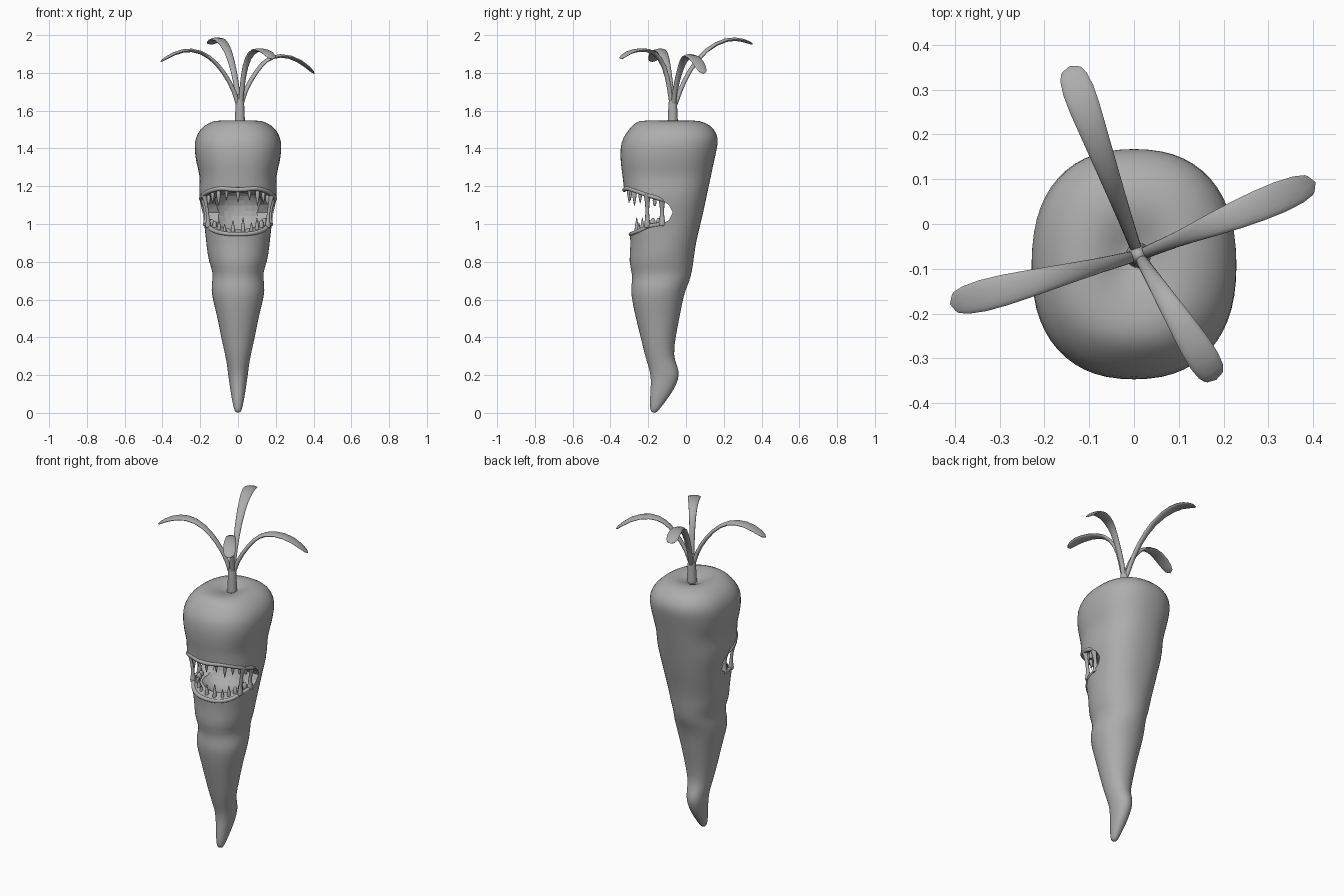
import bpy, bmesh, math
from mathutils import Vector

if "Cube" in bpy.data.objects:
    bpy.data.objects.remove(bpy.data.objects["Cube"])

skin = bpy.data.materials.new("plain grey")
skin.diffuse_color = (0.42, 0.42, 0.42, 1)
skin.use_nodes = True
skin.node_tree.nodes["Principled BSDF"].inputs["Base Color"].default_value = skin.diffuse_color

# Root rings: height, half width, front y, back y
RINGS = [(0, .012, -.18, -.157), (.02, .022, -.192, -.14), (.09, .036, -.19, -.085),
         (.15, .045, -.186, -.05), (.2, .052, -.187, -.034), (.25, .058, -.2, -.045),
         (.3, .066, -.217, -.068), (.4, .09, -.24, -.055), (.5, .108, -.266, -.035),
         (.59, .132, -.285, -.018), (.65, .143, -.294, -.002), (.7, .137, -.285, .02),
         (.745, .133, -.287, .032), (.8, .156, -.304, .04), (.88, .167, -.294, .05),
         (.95, .174, -.298, .065), (1.04, .185, -.305, .088), (1.13, .207, -.322, .107),
         (1.2, .205, -.332, .122), (1.26, .203, -.337, .135), (1.32, .222, -.348, .147),
         (1.4, .233, -.35, .166), (1.455, .228, -.338, .174), (1.505, .2, -.3, .15),
         (1.538, .155, -.27, .105), (1.552, .1, -.225, .045), (1.535, .055, -.14, -.01),
         (1.515, .02, -.09, -.05)]


def section(ring, a):
    """Squarish oval point; angle 0 faces the front."""
    z, hx, yf, yb = ring
    e = 2 / (2.35 if z > .9 else 2.1)
    s, c = math.sin(a), math.cos(a)
    return Vector((hx * math.copysign(abs(s) ** e, s),
                   (yf + yb) / 2 - (yb - yf) / 2 * math.copysign(abs(c) ** e, c), z))


def surface(z, a):
    for r, q in zip(RINGS, RINGS[1:]):
        if r[0] <= z <= q[0]:
            t = (z - r[0]) / (q[0] - r[0])
            return section([u + (v - u) * t for u, v in zip(r, q)], a)


def loft(name, rings, subdiv=1, angle=50):
    """Skin a list of closed rings and cap both ends."""
    bm = bmesh.new()
    vs = [[bm.verts.new(p) for p in r] for r in rings]
    n = len(vs[0])
    for a, b in zip(vs, vs[1:]):
        for i in range(n):
            bm.faces.new((a[i], a[(i + 1) % n], b[(i + 1) % n], b[i]))
    bm.faces.new(vs[0][::-1])
    bm.faces.new(vs[-1])
    bmesh.ops.recalc_face_normals(bm, faces=bm.faces)
    me = bpy.data.meshes.new(name)
    bm.to_mesh(me)
    bm.free()
    ob = bpy.data.objects.new(name, me)
    bpy.context.collection.objects.link(ob)
    me.materials.append(skin)
    if subdiv:
        ob.modifiers.new("soften", 'SUBSURF').levels = subdiv
        ob.modifiers["soften"].render_levels = subdiv
        apply(ob, "soften")
    smooth(ob, angle)
    return ob


def activate(ob):
    bpy.ops.object.select_all(action='DESELECT')
    ob.select_set(True)
    bpy.context.view_layer.objects.active = ob


def apply(ob, mod):
    activate(ob)
    bpy.ops.object.modifier_apply(modifier=mod)


def smooth(ob, angle=50):
    activate(ob)
    bpy.ops.object.shade_smooth_by_angle(angle=math.radians(angle))


def sweep(name, pts, wide, thick, side=None, n=8):
    """Oval tube along a path, with a fixed sideways direction or a free one."""
    pts = [Vector(p) for p in pts]
    rings = []
    for i, p in enumerate(pts):
        t = (pts[min(i + 1, len(pts) - 1)] - pts[max(i - 1, 0)]).normalized()
        s = side or t.cross(Vector((0, 0, 1))).normalized()
        m = s.cross(t).normalized()
        rings.append([p + s * wide[i] * math.cos(2 * math.pi * k / n)
                      + m * thick[i] * math.sin(2 * math.pi * k / n) for k in range(n)])
    return loft(name, rings)


def cut(ob, cutter):
    m = ob.modifiers.new("cut", 'BOOLEAN')
    m.operation, m.solver, m.object = 'DIFFERENCE', 'EXACT', cutter
    apply(ob, "cut")
    bpy.data.objects.remove(cutter)


# Root body
N = 28
root = loft("root_body", [[section(r, 2 * math.pi * k / N) for k in range(N)] for r in RINGS])

# Mouth opening, cut right across from the side
UPPER = [(-.5, 1.2), (-.33, 1.195), (-.27, 1.175), (-.2, 1.15), (-.13, 1.13), (-.09, 1.1)]
LOWER = [(-.07, 1.06), (-.09, 1.02), (-.13, 1.0), (-.2, .99), (-.25, .965), (-.3, .945), (-.5, .94)]
cut(root, loft("mouth_cutter", [[(x, y, z) for y, z in UPPER + LOWER] for x in (-.4, .4)], 0))

# Hollow palate and floor
bpy.ops.mesh.primitive_uv_sphere_add(segments=24, ring_count=14, location=(0, -.16, 1.07))
hollow = bpy.context.object
hollow.scale = (.145, .125, .125)
cut(root, hollow)
smooth(root, 45)


def lip_height(y, line):
    line = sorted(line)
    for (y0, z0), (y1, z1) in zip(line, line[1:]):
        if y0 <= y <= y1:
            return z0 + (z1 - z0) * (y - y0) / (y1 - y0)
    return line[-1][1]


def lip_point(a, line):
    z = 1.07
    for _ in range(8):
        z = lip_height(surface(z, a).y, line)
    return surface(z, a)


# Rolled lips along both edges
for name, line, r in (("upper_lip", UPPER, .013), ("lower_lip", LOWER, .012)):
    path = []
    for i in range(25):
        a = math.radians(-88 + 176 * i / 24)
        p = lip_point(a, line)
        if line is UPPER:
            p.z -= .014 * max(0, math.cos(3 * a)) ** 2 * (abs(a) < .5)
        path.append(p * 1 + Vector((-p.x * .04, .005, 0)))
    w = [r * (.55 if i in (0, 24) else 1) for i in range(25)]
    sweep(name, path, w, w)

# Stretched flesh strands at the mouth corners
for sx in (-1, 1):
    for label, y, top, low, r in (("front", -.205, 1.165, .975, .011), ("rear", -.127, 1.145, .985, .012)):
        path, w = [], []
        for i in range(7):
            t = i / 6
            z = low + (top - low) * t
            x = (.158 + .026 * t) if label == "front" else (.17 + .02 * t)
            path.append((sx * (x - .008 * math.sin(math.pi * t)), y, z))
            w.append(r * (1 + 1.3 * abs(2 * t - 1) ** 2.5))
        sweep(f"{label}_strand", path, [v * .8 for v in w], w, Vector((1, 0, 0)))


def tooth(name, base, length, r, blunt):
    """Tapered tooth; negative length points down."""
    prof = [(0, .8), (.25, 1), (.6, .9 if blunt else .62), (.9, .6 if blunt else .25), (1, .2 if blunt else .06)]
    loft(name, [[base + Vector((r * k * math.cos(i * math.pi / 4), r * k * math.sin(i * math.pi / 4), length * t))
                 for i in range(8)] for t, k in prof])


# Upper fangs: angle in degrees, length, radius
for a, h, r in ((0, .08, .014), (17, .065, .011), (33, .085, .014), (48, .06, .012), (62, .05, .012), (75, .045, .012)):
    for s in ((1,) if a == 0 else (-1, 1)):
        p = lip_point(math.radians(a * s), UPPER)
        tooth("upper_tooth", Vector((p.x * .84, -.1 + (p.y + .1) * .87, p.z - .004)), -h, r, a > 60)

# Lower teeth: pointed in front, blunt at the sides
for a, h, r in ((8, .09, .014), (26, .06, .012), (41, .075, .013), (56, .05, .015), (69, .045, .017), (80, .04, .016)):
    for s in (-1, 1):
        p = lip_point(math.radians(a * s), LOWER)
        tooth("lower_tooth", Vector((p.x * .82, -.1 + (p.y + .1) * .82, p.z - .006)),
              h * (1.06 if s > 0 else .9), r, a > 50)

# Stalk
CX, CY = .01, -.07
sweep("stalk", [(CX, CY, z) for z in (1.49, 1.53, 1.6, 1.66, 1.69)],
      [.036, .03, .027, .024, .012], [.036, .03, .027, .024, .012], Vector((1, 0, 0)))

# Four drooping leaves: tip, then (fraction outward, height) along the path
LEAVES = [((-.145, .355), ((.08, 1.7), (.2, 1.81), (.4, 1.925), (.68, 1.985), (.88, 1.975), (1, 1.95))),
          ((.41, .095), ((.05, 1.7), (.22, 1.81), (.34, 1.87), (.53, 1.9), (.8, 1.87), (1, 1.79))),
          ((-.415, -.18), ((.06, 1.7), (.19, 1.8), (.37, 1.89), (.6, 1.93), (.83, 1.905), (1, 1.855))),
          ((.185, -.35), ((.06, 1.72), (.15, 1.84), (.34, 1.915), (.6, 1.925), (.86, 1.91), (1, 1.87)))]
for (tx, ty), prof in LEAVES:
    d = Vector((tx - CX, ty - CY, 0))
    path = [Vector((CX, CY, z)) + d * f for f, z in ((.01, 1.6),) + prof]
    sweep("leaf", path, [.014, .015, .018, .025, .035, .043, .028],
          [.014, .013, .012, .011, .011, .01, .006], Vector((-d.y, d.x, 0)).normalized())
